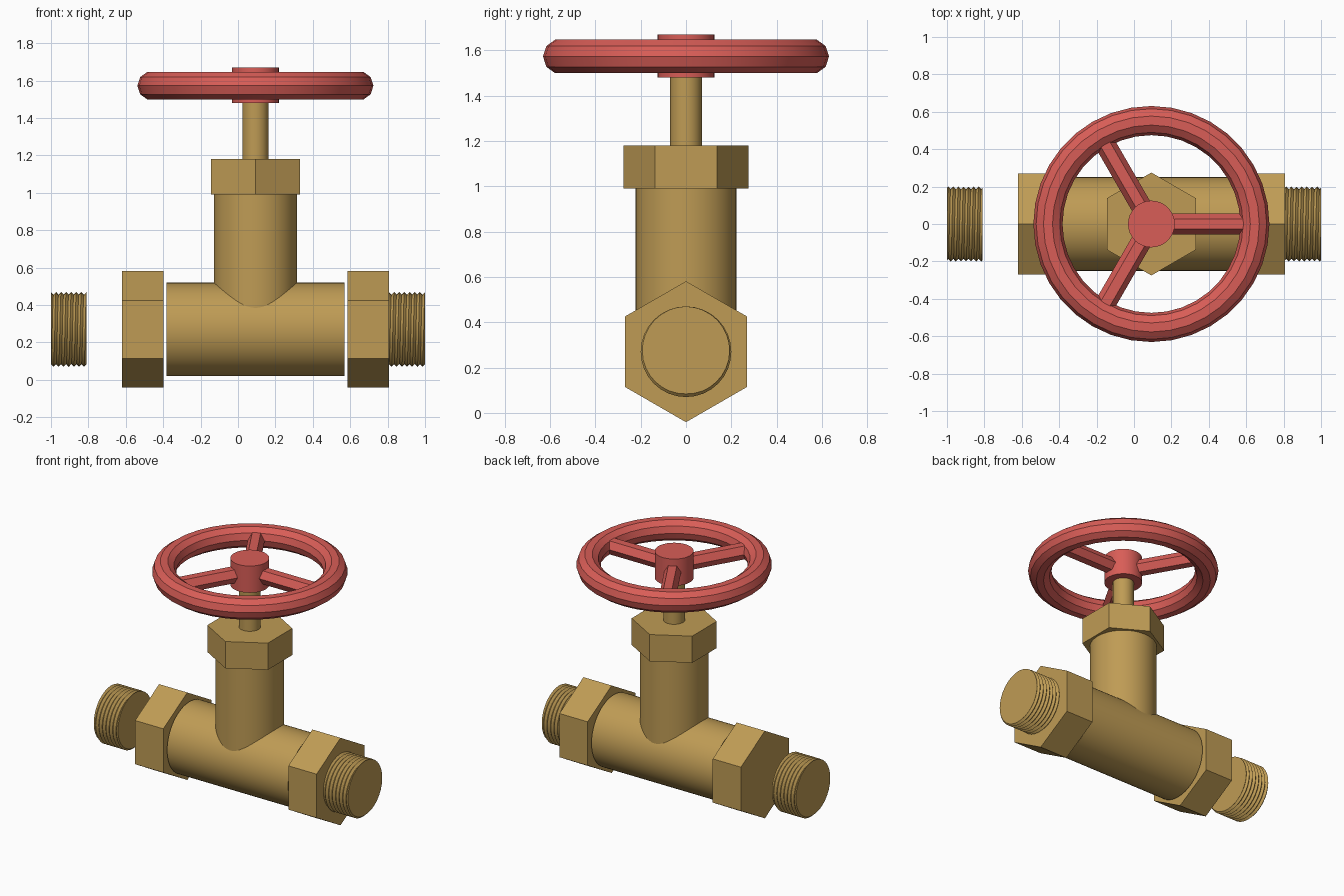
import bpy, bmesh, math
from mathutils import Matrix

cube = bpy.data.objects.get("Cube")
if cube:
    bpy.data.objects.remove(cube, do_unlink=True)

CX = 0.093      # axis of the riser and handwheel
PIPE_Z = 0.27   # height of the pipe axis
WHEEL_Z = 1.573


def material(name, rgb):
    mat = bpy.data.materials.new(name)
    mat.use_nodes = True
    mat.diffuse_color = (*rgb, 1)
    mat.node_tree.nodes["Principled BSDF"].inputs["Base Color"].default_value = (*rgb, 1)
    return mat


brass = material("brass", (0.52, 0.33, 0.09))
red = material("red paint", (0.69, 0.11, 0.095))


def finish(obj, name, mat):
    obj.name = name
    obj.data.materials.append(mat)
    bpy.ops.object.select_all(action="DESELECT")
    obj.select_set(True)
    bpy.context.view_layer.objects.active = obj
    bpy.ops.object.shade_smooth_by_angle(angle=math.radians(35))


def prism(name, mat, sides, radius, start, end, place, spin=0.0):
    """Cylinder or hexagonal bar from start to end along local z."""
    bm = bmesh.new()
    turn = Matrix.Translation((0, 0, (start + end) / 2)) @ Matrix.Rotation(spin, 4, "Z")
    bmesh.ops.create_cone(bm, cap_ends=True, segments=sides, radius1=radius,
                          radius2=radius, depth=end - start, matrix=place @ turn)
    mesh = bpy.data.meshes.new(name)
    bm.to_mesh(mesh)
    bm.free()
    obj = bpy.data.objects.new(name, mesh)
    bpy.context.collection.objects.link(obj)
    finish(obj, name, mat)


def thread(name, mat, start, length, turns=7, sides=32, crest=0.2, root=0.186):
    """Closed helical screw thread along x."""
    pitch = length / turns
    bm = bmesh.new()
    columns = []
    for j in range(sides + 1):
        a = 2 * math.pi * j / sides
        column = []
        for k in range(-2, 2 * turns + 1):
            t = min(max(k / 2 + j / sides, 0), turns)
            wave = abs(((t - j / sides) % 1) * 2 - 1)
            r = root + (crest - root) * wave
            column.append(bm.verts.new((start + t * pitch, r * math.sin(a),
                                        PIPE_Z + r * math.cos(a))))
        columns.append(column)
    for c, d in zip(columns, columns[1:]):
        for k in range(len(c) - 1):
            bm.faces.new((c[k], c[k + 1], d[k + 1], d[k]))
    bmesh.ops.remove_doubles(bm, verts=bm.verts, dist=1e-5)
    bmesh.ops.holes_fill(bm, edges=[e for e in bm.edges if e.is_boundary], sides=0)
    bmesh.ops.recalc_face_normals(bm, faces=bm.faces)
    mesh = bpy.data.meshes.new(name)
    bm.to_mesh(mesh)
    bm.free()
    obj = bpy.data.objects.new(name, mesh)
    bpy.context.collection.objects.link(obj)
    finish(obj, name, mat)


along_x = Matrix.Translation((CX, 0, PIPE_Z)) @ Matrix.Rotation(math.pi / 2, 4, "Y")
upright = Matrix.Translation((CX, 0, 0))

# Pipe body with a hexagonal nut near each end
prism("pipe_body", brass, 64, 0.25, -0.476, 0.476, along_x)
prism("left_nut", brass, 6, 0.311, 0.492, 0.714, along_x, math.pi / 2)
prism("right_nut", brass, 6, 0.311, -0.714, -0.492, along_x, math.pi / 2)

# Threaded pipe ends
thread("left_thread", brass, 0.807, 0.193)
thread("right_thread", brass, -1.0, 0.19)

# Riser, bonnet nut and stem
prism("riser", brass, 64, 0.222, 0.31, 0.99, upright)
prism("bonnet_nut", brass, 6, 0.275, 0.99, 1.18, upright)
prism("stem", brass, 32, 0.07, 1.18, 1.5, upright)

# Handwheel: hub, rim and three hexagonal spokes
prism("wheel_hub", red, 32, 0.125, 1.48, 1.67, upright)
bpy.ops.mesh.primitive_torus_add(location=(CX, 0, WHEEL_Z), major_segments=36,
                                 minor_segments=10, major_radius=0.553, minor_radius=0.078)
finish(bpy.context.object, "wheel_rim", red)
for i in range(3):
    place = (Matrix.Translation((CX, 0, WHEEL_Z)) @ Matrix.Rotation(i * math.tau / 3, 4, "Z")
             @ Matrix.Rotation(math.pi / 2, 4, "Y"))
    prism(f"wheel_spoke_{i + 1}", red, 6, 0.055, 0.08, 0.54, place)
